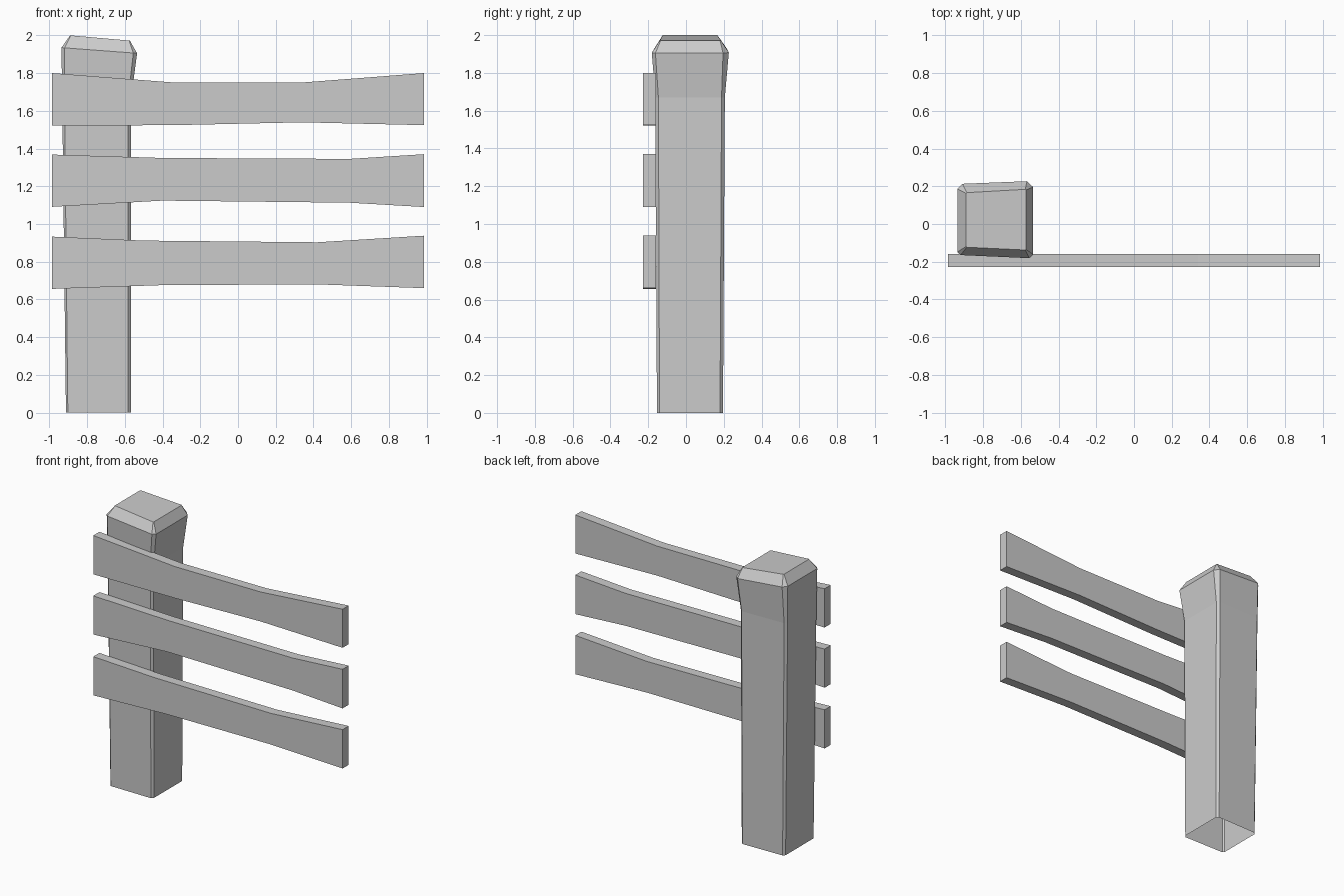
import bpy, bmesh

if "Cube" in bpy.data.objects:
    bpy.data.objects.remove(bpy.data.objects["Cube"])


def make_object(name, bm):
    bmesh.ops.recalc_face_normals(bm, faces=bm.faces)
    mesh = bpy.data.meshes.new(name)
    bm.to_mesh(mesh)
    bm.free()
    obj = bpy.data.objects.new(name, mesh)
    bpy.context.collection.objects.link(obj)


def chamfered_ring(bm, corners, cuts):
    """Eight-point ring: each corner (x, y, z) is cut toward both neighbours."""
    verts = []
    for i, (x, y, z) in enumerate(corners):
        for px, py, pz in (corners[i - 1], corners[(i + 1) % 4]):
            t = cuts[i] / ((px - x) ** 2 + (py - y) ** 2) ** 0.5
            verts.append(bm.verts.new((x + (px - x) * t, y + (py - y) * t, z + (pz - z) * t)))
    return verts


# Post: corners run front left, front right, back right, back left
post_rings = [
    ([(-.912, -.150, 0), (-.568, -.154, 0), (-.568, .196, 0), (-.912, .190, 0)],
     (.010, .014, .016, .014)),
    ([(-.932, -.156, 1.67), (-.566, -.162, 1.67), (-.566, .206, 1.67), (-.932, .198, 1.67)],
     (.012, .016, .018, .016)),
    ([(-.936, -.164, 1.935), (-.535, -.182, 1.905), (-.535, .228, 1.905), (-.936, .212, 1.935)],
     (.016, .020, .032, .026)),
    ([(-.890, -.123, 2.0), (-.573, -.138, 1.972), (-.573, .184, 1.972), (-.890, .166, 2.0)],
     (.004, .004, .004, .004)),
]
bm = bmesh.new()
rings = [chamfered_ring(bm, *r) for r in post_rings]
for low, high in zip(rings, rings[1:]):
    for i in range(8):
        j = (i + 1) % 8
        bm.faces.new((low[i], low[j], high[j], high[i]))
bm.faces.new(rings[-1])  # sloped top; the underside stays open
make_object("post", bm)


# Rails: hand-cut plank outlines in x/z, extruded in y
def rail(name, upper, lower):
    bm = bmesh.new()
    outline = upper + lower[::-1]
    face = bm.faces.new([bm.verts.new((x, -.227, z)) for x, z in outline])
    ext = bmesh.ops.extrude_face_region(bm, geom=[face], use_keep_orig=True)
    moved = [v for v in ext["geom"] if isinstance(v, bmesh.types.BMVert)]
    bmesh.ops.translate(bm, verts=moved, vec=(0, .069, 0))
    make_object(name, bm)


E = .987
rail("top_rail",
     [(-E, 1.80), (-.34, 1.75), (.34, 1.75), (E, 1.80)],
     [(-E, 1.522), (-.34, 1.524), (.34, 1.539), (E, 1.524)])
rail("middle_rail",
     [(-E, 1.368), (-.4, 1.35), (.59, 1.345), (E, 1.37)],
     [(-E, 1.091), (-.4, 1.124), (.59, 1.113), (E, 1.09)])
rail("bottom_rail",
     [(-E, .933), (-.5, .912), (.42, .903), (E, .938)],
     [(-E, .656), (-.4, .676), (.42, .68), (E, .66)])
